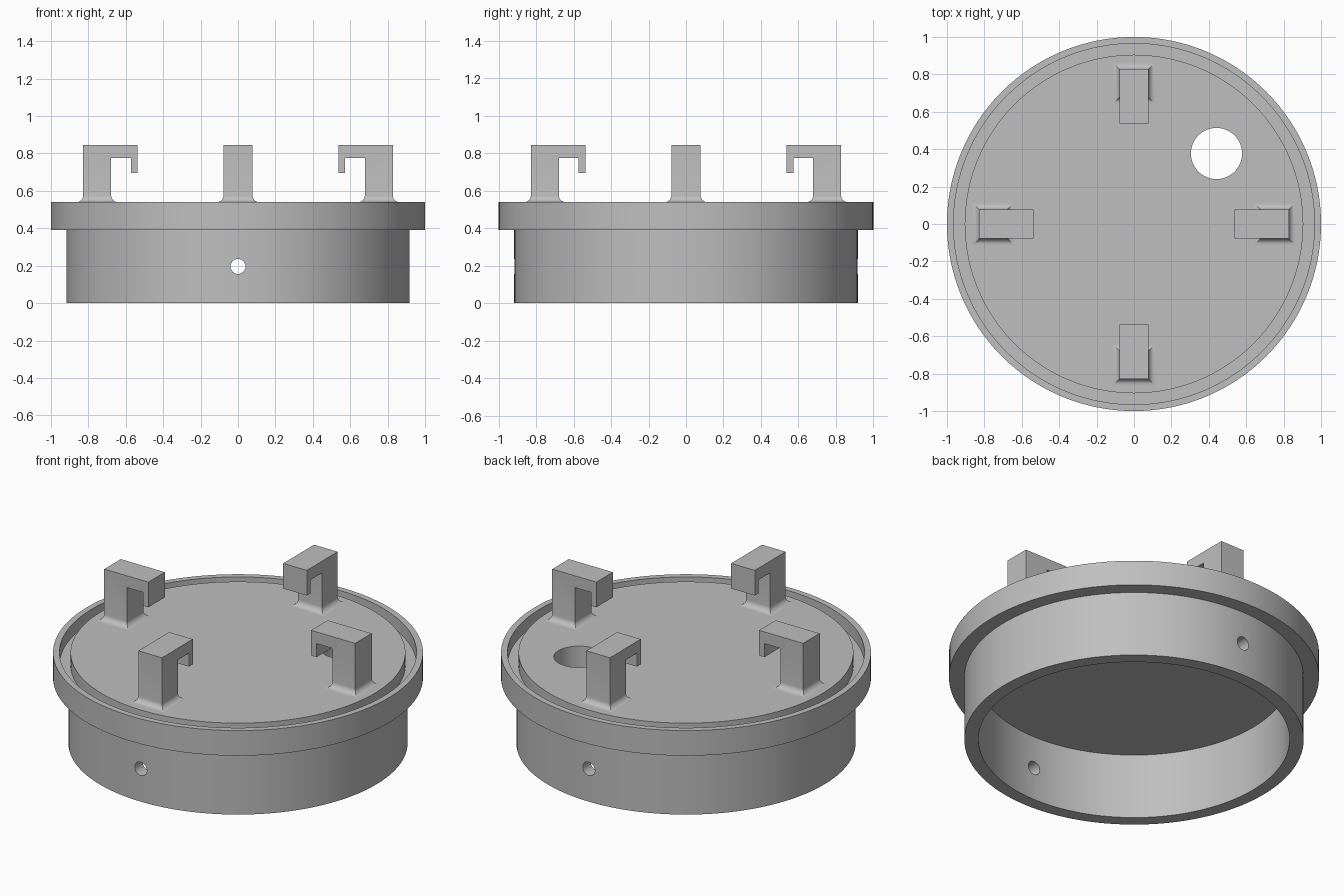
import bpy, bmesh, math
from mathutils import Matrix

if "Cube" in bpy.data.objects:
    bpy.data.objects.remove(bpy.data.objects["Cube"])

SEGMENTS = 128
grey = bpy.data.materials.new("plain grey")
grey.diffuse_color = (0.52, 0.52, 0.52, 1)
grey.use_nodes = True
grey.node_tree.nodes["Principled BSDF"].inputs["Base Color"].default_value = grey.diffuse_color


def add_object(name, bm):
    bmesh.ops.remove_doubles(bm, verts=bm.verts, dist=1e-5)
    bmesh.ops.recalc_face_normals(bm, faces=bm.faces)
    mesh = bpy.data.meshes.new(name)
    bm.to_mesh(mesh)
    bm.free()
    mesh.materials.append(grey)
    obj = bpy.data.objects.new(name, mesh)
    bpy.context.collection.objects.link(obj)
    return obj


def activate(obj):
    bpy.ops.object.select_all(action='DESELECT')
    obj.select_set(True)
    bpy.context.view_layer.objects.active = obj


def revolve(name, profile):
    """Closed solid turned around z; the profile starts and ends on the axis."""
    bm = bmesh.new()
    rings = []
    for r, z in profile:
        rings.append([bm.verts.new((r * math.cos(a), r * math.sin(a), z))
                      for a in (2 * math.pi * i / SEGMENTS for i in range(SEGMENTS))])
    for low, high in zip(rings, rings[1:]):
        for i in range(SEGMENTS):
            j = (i + 1) % SEGMENTS
            bm.faces.new((low[i], low[j], high[j], high[i]))
    bm.faces.new(rings[0])
    bm.faces.new(rings[-1])
    return add_object(name, bm)


def drill(target, radius, length, matrix):
    bm = bmesh.new()
    bmesh.ops.create_cone(bm, cap_ends=True, segments=48, radius1=radius,
                          radius2=radius, depth=length, matrix=matrix)
    cutter = add_object("drill_cutter", bm)
    cutter.hide_render = True
    mod = target.modifiers.new("hole", 'BOOLEAN')
    mod.operation = 'DIFFERENCE'
    mod.solver = 'EXACT'
    mod.object = cutter
    activate(target)
    bpy.ops.object.modifier_apply(modifier=mod.name)
    bpy.data.objects.remove(cutter)


# Hollow cap: skirt wall, flange, rim groove and flat top
cap = revolve("cap_body", [
    (0.841, 0.39), (0.841, 0.0), (0.917, 0.0), (0.917, 0.39), (1.0, 0.39),
    (1.0, 0.54), (0.965, 0.54), (0.965, 0.465), (0.905, 0.465), (0.905, 0.54)])
# Cable hole in the top, and pin holes through the front and back walls
drill(cap, 0.137, 0.6, Matrix.Translation((0.441, 0.377, 0.5)))
drill(cap, 0.04, 2.4, Matrix.Translation((0, 0, 0.196)) @ Matrix.Rotation(math.pi / 2, 4, 'X'))
activate(cap)
bpy.ops.object.shade_smooth_by_angle(angle=math.radians(30))

# Hooks: a post with a flared foot and an inward arm ending in a lip
TOP, FILLET, HALF = 0.54, 0.035, 0.078
INNER, OUTER = 0.678, 0.828
hook_profile = [(OUTER, TOP + FILLET), (OUTER, 0.845), (0.537, 0.845), (0.537, 0.695),
                (0.573, 0.695), (0.573, 0.775), (INNER, 0.775), (INNER, TOP + FILLET)]


def make_hook(name, angle):
    bm = bmesh.new()
    sides = [[bm.verts.new((x, y, z)) for x, z in hook_profile] for y in (-HALF, HALF)]
    for side in sides:
        bm.faces.new(side)
    for i in range(len(hook_profile) - 1):
        bm.faces.new((sides[0][i], sides[0][i + 1], sides[1][i + 1], sides[1][i]))
    # Concave flare around the foot
    steps = 6
    rings = []
    for k in range(steps + 1):
        a = math.pi / 2 * k / steps
        d, z = FILLET * (1 - math.cos(a)), TOP + FILLET * (1 - math.sin(a))
        rings.append([bm.verts.new(p) for p in (
            (INNER - d, -HALF - d, z), (OUTER + d, -HALF - d, z),
            (OUTER + d, HALF + d, z), (INNER - d, HALF + d, z))])
    for upper, lower in zip(rings, rings[1:]):
        for i in range(4):
            j = (i + 1) % 4
            bm.faces.new((lower[i], lower[j], upper[j], upper[i]))
    bm.faces.new(rings[-1])
    bmesh.ops.rotate(bm, verts=bm.verts, cent=(0, 0, 0),
                     matrix=Matrix.Rotation(angle, 3, 'Z'))
    hook = add_object(name, bm)
    activate(hook)
    bpy.ops.object.shade_smooth_by_angle(angle=math.radians(30))


for index, label in enumerate(("right", "back", "left", "front")):
    make_hook(label + "_hook", index * math.pi / 2)
